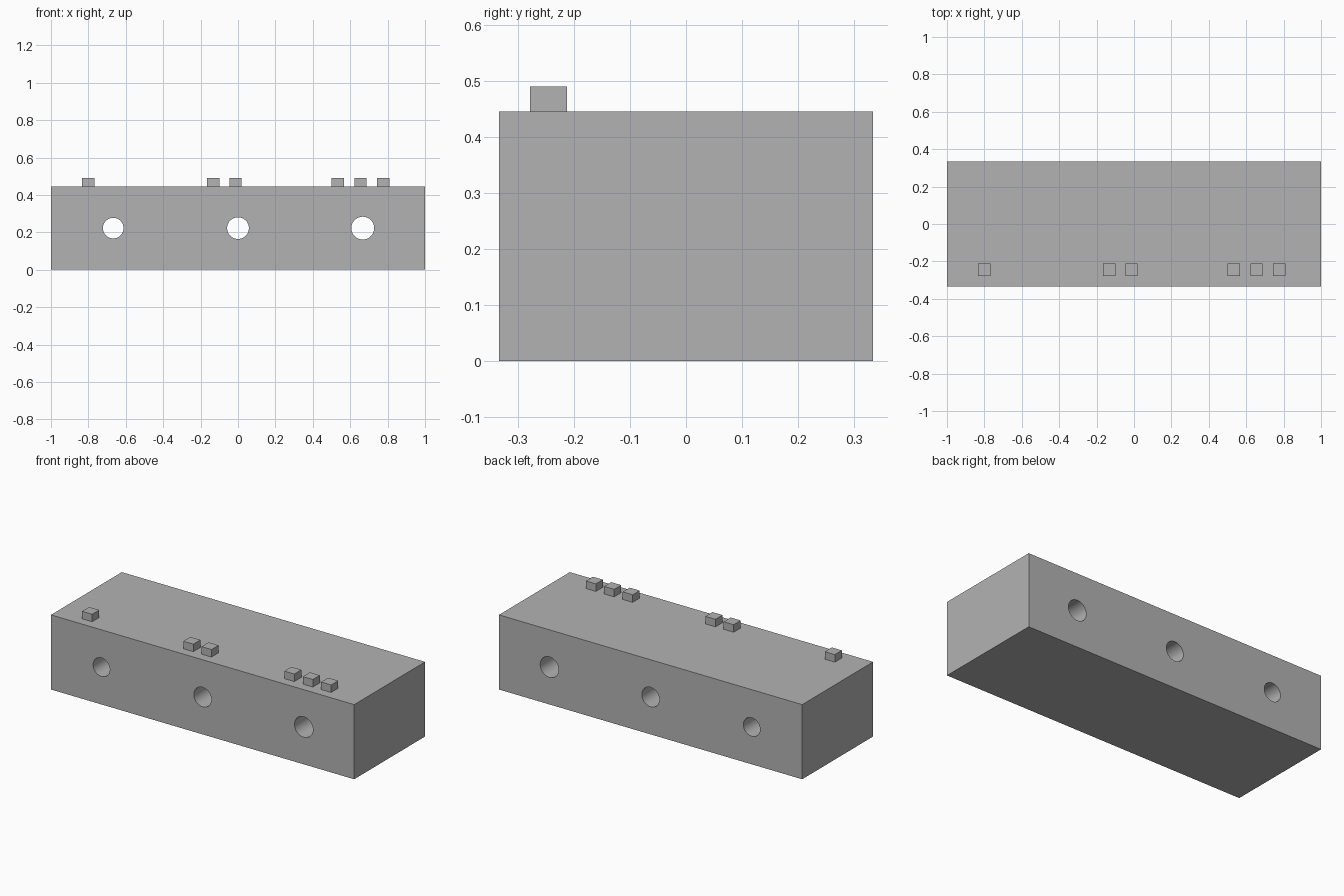
import bpy
import math

default = bpy.data.objects.get("Cube")
if default:
    bpy.data.objects.remove(default, do_unlink=True)

WIDTH, DEPTH, HEIGHT = 2.0, 0.667, 0.445
PEG, PEG_HEIGHT, PEG_Y = 0.066, 0.045, -0.245

grey = bpy.data.materials.new("plain_grey")
grey.use_nodes = True
grey.diffuse_color = (0.45, 0.45, 0.45, 1)
grey.node_tree.nodes["Principled BSDF"].inputs["Base Color"].default_value = grey.diffuse_color


def box(name, size, centre):
    bpy.ops.mesh.primitive_cube_add(size=1, location=centre)
    obj = bpy.context.object
    obj.name = name
    obj.scale = size
    bpy.ops.object.transform_apply(location=False, rotation=False, scale=True)
    obj.data.materials.append(grey)
    return obj


# Main block
block = box("block", (WIDTH, DEPTH, HEIGHT), (0, 0, HEIGHT / 2))

# Round holes through the block, slightly wider towards the left
for x, radius in ((-0.667, 0.055), (0, 0.058), (0.667, 0.061)):
    bpy.ops.mesh.primitive_cylinder_add(
        vertices=64, radius=radius, depth=DEPTH + 0.2,
        location=(x, 0, HEIGHT / 2), rotation=(math.pi / 2, 0, 0))
    cutter = bpy.context.object
    cutter.name = "hole_cutter"
    cutter.data.materials.append(grey)
    cut = block.modifiers.new("hole", "BOOLEAN")
    cut.operation = "DIFFERENCE"
    cut.solver = "EXACT"
    cut.object = cutter
    bpy.ops.object.select_all(action="DESELECT")
    block.select_set(True)
    bpy.context.view_layer.objects.active = block
    bpy.ops.object.modifier_apply(modifier=cut.name)
    bpy.data.objects.remove(cutter, do_unlink=True)

bpy.ops.object.shade_smooth_by_angle(angle=math.radians(30))

# Raised marker pegs: one, two and three beside the holes
for group, xs in (("single", (-0.8,)),
                  ("double", (-0.133, -0.013)),
                  ("triple", (0.533, 0.655, 0.776))):
    for i, x in enumerate(xs, 1):
        box(f"{group}_peg_{i}", (PEG, PEG, PEG_HEIGHT),
            (x, PEG_Y, HEIGHT + PEG_HEIGHT / 2))
